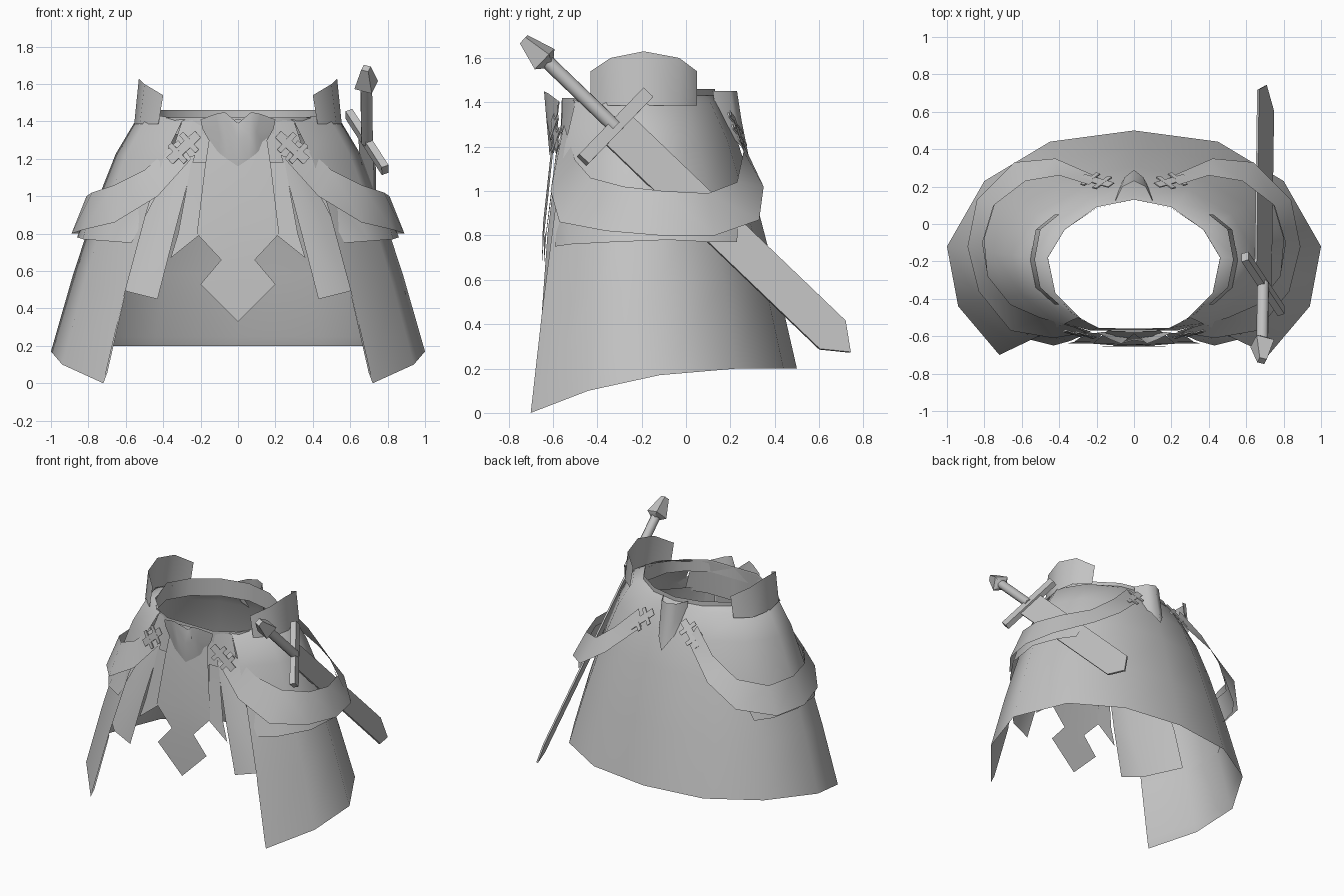
import bpy, bmesh, math
from mathutils import Vector, Matrix

cube = bpy.data.objects.get("Cube")
if cube:
    bpy.data.objects.remove(cube, do_unlink=True)

grey = bpy.data.materials.new("plain_grey")
grey.use_nodes = True
COL = (0.55, 0.55, 0.55, 1)
grey.diffuse_color = COL
grey.node_tree.nodes["Principled BSDF"].inputs["Base Color"].default_value = COL
AXIS = Vector((0, -0.15, 0.8))


def finish(name, bm, outward=True):
    """Turn the bmesh into a shaded object; open sheets face away from the waist."""
    bmesh.ops.recalc_face_normals(bm, faces=bm.faces)
    if outward:
        total = 0
        for f in bm.faces:
            d = f.calc_center_median() - AXIS
            total += f.normal.dot(Vector((d.x, d.y, 0))) * f.calc_area()
        if total < 0:
            bmesh.ops.reverse_faces(bm, faces=bm.faces)
    me = bpy.data.meshes.new(name)
    bm.to_mesh(me)
    bm.free()
    me.materials.append(grey)
    ob = bpy.data.objects.new(name, me)
    bpy.context.collection.objects.link(ob)
    bpy.ops.object.select_all(action='DESELECT')
    ob.select_set(True)
    bpy.context.view_layer.objects.active = ob
    bpy.ops.object.shade_smooth_by_angle(angle=math.radians(62))


def sheet(name, rows, closed=False):
    """Sheet of quads through rows of points."""
    bm = bmesh.new()
    vs = [[bm.verts.new(p) for p in r] for r in rows]
    n = len(rows[0])
    for a, b in zip(vs, vs[1:]):
        for i in range(n if closed else n - 1):
            j = (i + 1) % n
            bm.faces.new((a[i], a[j], b[j], b[i]))
    finish(name, bm)


def pair(name, rows):
    sheet("left_" + name, rows)
    sheet("right_" + name, [[(-x, y, z) for x, y, z in r] for r in rows])


def mirrored(half):
    """Half outline starting on the centre line -> full outline."""
    return [(-x, y, z) for x, y, z in half[:0:-1]] + list(half)


# Flared skirt, open at the front
hem = [(0, .5, .2), (.45, .44, .2), (.8, .23, .2), (1, -.12, .17), (.94, -.44, .1), (.72, -.7, 0)]
waist = [(0, .15, 1.4), (.24, .11, 1.4), (.44, 0, 1.4), (.55, -.18, 1.4), (.5, -.36, 1.4), (.3, -.5, 1.4)]
inner = [(0, .13, 1.43), (.2, .09, 1.43), (.37, -.03, 1.43), (.46, -.18, 1.43), (.42, -.37, 1.43), (.28, -.51, 1.41)]


def skirt_ring(t, inset=0):
    """Ring of the skirt between the waist (t=0) and the hem (t=1)."""
    ring = []
    for w, h in zip(waist, hem):
        p = Vector(w).lerp(Vector(h), t ** .75)
        p.z = w[2] + (h[2] - w[2]) * t
        c = Vector((0, -.15, p.z))
        ring.append(tuple(c + (p - c) * (1 - inset)))
    return mirrored(ring)


sheet("skirt", [mirrored(inner)] + [skirt_ring(t) for t in (0, .14, .34, .67, 1)])
sheet("hem_lining", [skirt_ring(.67, .008), skirt_ring(.96, .012), skirt_ring(1)])

# Short yoke behind the front strips
sheet("front_yoke", [mirrored([(0, -.56, 1.41), (.19, -.555, 1.41), (.3, -.5, 1.4)]),
                     mirrored([(0, -.57, 1.16), (.23, -.57, 1.16), (.38, -.53, 1.16)])])

# Waist band, lower at the front
half = [(0, .13), (.2, .085), (.37, -.03), (.46, -.18), (.42, -.37), (.34, -.47), (.19, -.56), (0, -.56)]
loop = half + [(-x, y) for x, y in half[-2:0:-1]]
sheet("waist_band", [[(x, y, 1.46 if y > -.3 else 1.42) for x, y in loop],
                     [(x * 1.01, y, 1.33) for x, y in loop]], closed=True)

# Raised hip guards
prof = [(.40, -.43, 1.54), (.5, -.34, 1.6), (.53, -.19, 1.63), (.5, -.03, 1.6), (.4, .05, 1.54)]
pair("hip_guard", [prof, [(x + .025, y, 1.385) for x, y, z in prof]])

# Sagging hip belts
up = [(.32, -.55, 1.3), (.5, -.5, 1.14), (.66, -.43, 1.06), (.78, -.28, 1.02), (.81, -.1, 1.0),
      (.75, .1, .99), (.58, .23, 1.04), (.4, .26, 1.18), (.24, .21, 1.34)]
lo = [(.25, -.58, 1.2), (.43, -.61, 1.0), (.66, -.57, .86), (.83, -.36, .82), (.89, -.12, .8),
      (.84, .13, .8), (.64, .33, .87), (.42, .35, 1.02), (.19, .25, 1.23)]
pair("hip_belt", [up, lo])

# Lower plates peeking out below the belts
pair("lower_plate", [
    [(.36, -.56, 1.15), (.6, -.5, 1.0), (.78, -.3, .95), (.8, -.08, .95), (.74, .12, .92), (.62, .24, .95)],
    [(.57, -.59, .75), (.7, -.52, .76), (.83, -.33, .77), (.86, -.08, .78), (.8, .12, .77), (.72, .23, .77)]])

# Under panels that start at the front and run inside the skirt
pair("under_panel", [[(.23, -.575, 1.22), (.32, -.545, 1.19), (.48, -.35, 1.2)],
                     [(.34, -.625, .8), (.47, -.6, .8), (.69, -.38, .8)],
                     [(.43, -.65, .45), (.59, -.61, .49), (.79, -.41, .55)]])

# Hanging strips beside the tabard
pair("short_strip", [[(.17, -.585, 1.18), (.25, -.58, 1.18)],
                     [(.2, -.63, .82), (.32, -.63, .8)],
                     [(.21, -.64, .79), (.36, -.64, .67)]])

# Tabard with a diamond tip
sheet("tabard", [mirrored([(0, -.575, 1.41), (.14, -.57, 1.4)]),
                 mirrored([(0, -.61, 1.17), (.175, -.6, 1.17)]),
                 mirrored([(0, -.645, .85), (.22, -.64, .8)]),
                 mirrored([(0, -.65, .66), (.09, -.65, .66)]),
                 mirrored([(0, -.655, .53), (.2, -.655, .53)]),
                 mirrored([(0, -.655, .33), (.002, -.655, .332)])])

# Pointed front clasp
sheet("front_clasp", [mirrored([(0, -.585, 1.39), (.07, -.64, 1.45), (.12, -.62, 1.44), (.2, -.58, 1.41)]),
                      mirrored([(0, -.62, 1.3), (.06, -.63, 1.33), (.1, -.615, 1.34), (.19, -.58, 1.36)]),
                      mirrored([(0, -.615, 1.16), (.06, -.605, 1.2), (.1, -.6, 1.23), (.14, -.575, 1.27)])])

# Half-pipe back clasp with a pointed end
sheet("back_clasp", [mirrored([(0, .23, 1.45), (.06, .2, 1.45), (.1, .12, 1.45)]),
                     mirrored([(0, .25, 1.32), (.06, .22, 1.32), (.1, .14, 1.33)]),
                     mirrored([(0, .29, 1.12), (.05, .25, 1.2), (.09, .17, 1.28)])])


def add_box(bm, center, axes, size):
    """Box with the given axis directions and full sizes."""
    m = Matrix([a * s for a, s in zip(axes, size)]).transposed().to_4x4()
    m.translation = center
    bmesh.ops.create_cube(bm, size=1, matrix=m)


def buckle(name, center, along, normal):
    """Tongue with two cross bars, on both sides."""
    for side, s in (("left_", 1), ("right_", -1)):
        a = Vector((along[0] * s, along[1], along[2])).normalized()
        n = Vector((normal[0] * s, normal[1], normal[2]))
        n = (n - a * n.dot(a)).normalized()
        c = Vector((center[0] * s, center[1], center[2]))
        b = a.cross(n)
        bm = bmesh.new()
        add_box(bm, c, (a, b, n), (.21, .05, .006))
        for off in (-.04, .045):
            add_box(bm, c + a * off, (a, b, n), (.028, .13, .008))
        finish(side + name, bm, False)


buckle("front_buckle", (.29, -.59, 1.26), (.7, .1, -.65), (.1, -1, .25))
buckle("back_buckle", (.2, .23, 1.28), (.7, .2, -.6), (.2, 1, .55))

# Sword hung on the left hip
L = Vector((.01, .72, -.69)).normalized()
W = Vector((.42, -.63, -.65))
W = (W - L * W.dot(L)).normalized()
N = L.cross(W)
C = Vector((.69, -.32, 1.29))

bm = bmesh.new()
outline = [(0, -.095), (1.355, -.095), (1.47, 0), (1.36, .095), (0, .095)]
face = bm.faces.new([bm.verts.new(C + L * s + W * w - N * .006) for s, w in outline])
new = bmesh.ops.extrude_face_region(bm, geom=[face])["geom"]
bmesh.ops.translate(bm, verts=[v for v in new if isinstance(v, bmesh.types.BMVert)], vec=N * .012)
finish("sword_blade", bm, False)

bm = bmesh.new()
add_box(bm, C, (L, W, N), (.06, .46, .04))
finish("sword_guard", bm, False)


def rod(name, s0, s1, r0, r1, sides):
    """Tapered rod along the sword axis."""
    m = Matrix((W, N, L)).transposed().to_4x4()
    m.translation = C + L * (s0 + s1) / 2
    bm = bmesh.new()
    bmesh.ops.create_cone(bm, cap_ends=True, segments=sides, radius1=r0, radius2=r1,
                          depth=s1 - s0, matrix=m)
    finish(name, bm, False)


rod("sword_grip", -.46, 0, .032, .032, 10)
rod("sword_pommel", -.57, -.44, .028, .07, 4)
rod("sword_pommel_base", -.44, -.41, .07, .032, 4)
